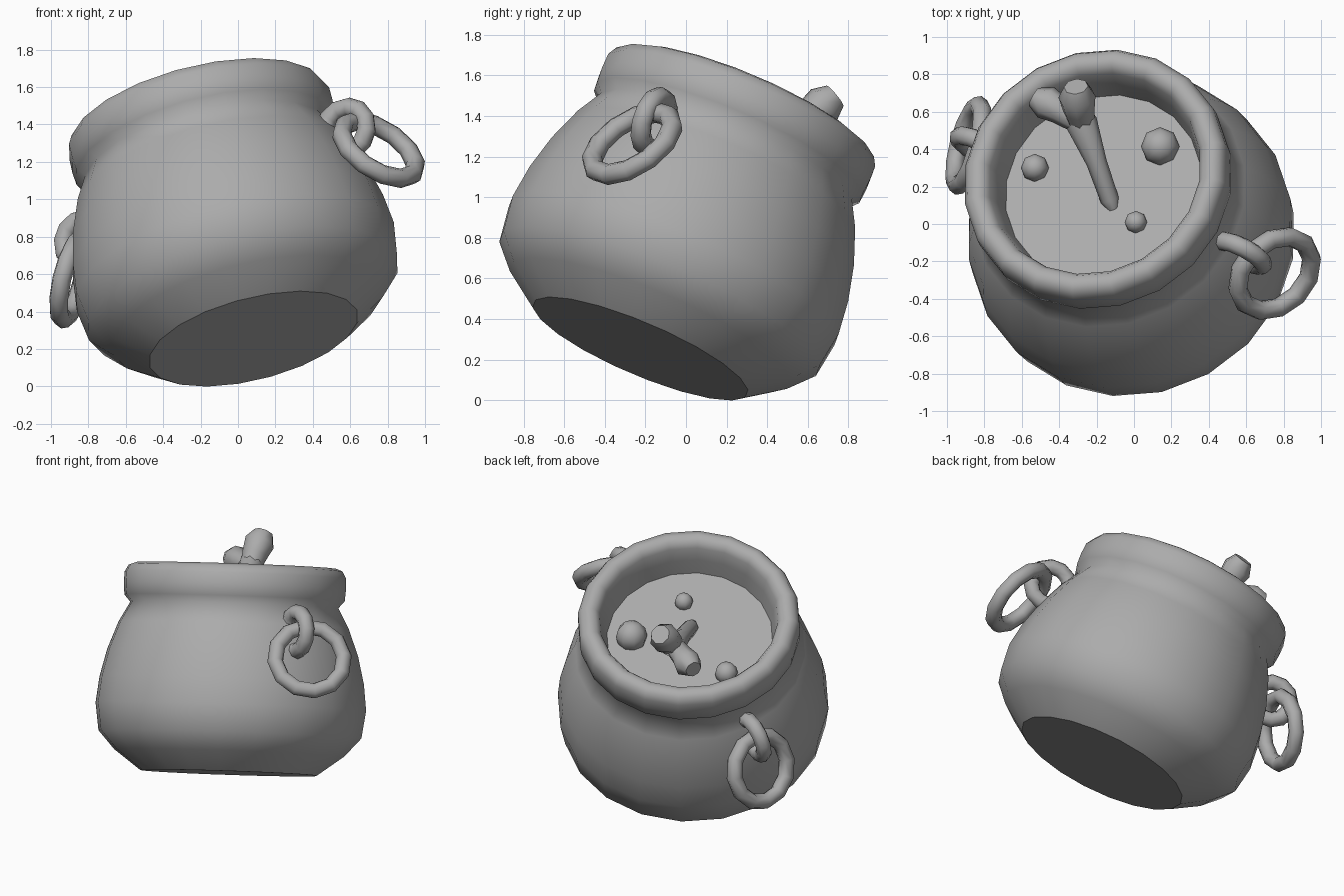
import bpy, bmesh, math
from mathutils import Vector, Matrix

if "Cube" in bpy.data.objects:
    bpy.data.objects.remove(bpy.data.objects["Cube"])

grey = bpy.data.materials.new("plain grey")
grey.use_nodes = True
colour = (0.41, 0.41, 0.41, 1)
grey.diffuse_color = colour
grey.node_tree.nodes["Principled BSDF"].inputs["Base Color"].default_value = colour

# Tilted frame of the pot: local z is its axis, local x points at one handle
axis = Vector((-0.226, 0.382, 0.896)).normalized()
side = Vector((0.86, -0.344, 0.375))
side = (side - axis * side.dot(axis)).normalized()
FRAME = Matrix((side, axis.cross(side), axis)).transposed().to_4x4()
FRAME.translation = (0.083, -0.225, 0.254)
X, Y, Z = Vector((1, 0, 0)), Vector((0, 1, 0)), Vector((0, 0, 1))
SEGMENTS = 20
SOUP = 1.09


def finish(bm, name, matrix=Matrix(), angle=60):
    bmesh.ops.recalc_face_normals(bm, faces=bm.faces)
    mesh = bpy.data.meshes.new(name)
    bm.to_mesh(mesh)
    bm.free()
    mesh.materials.append(grey)
    obj = bpy.data.objects.new(name, mesh)
    bpy.context.collection.objects.link(obj)
    obj.matrix_world = matrix
    bpy.ops.object.select_all(action="DESELECT")
    obj.select_set(True)
    bpy.context.view_layer.objects.active = obj
    bpy.ops.object.shade_smooth_by_angle(angle=math.radians(angle))
    return obj


def bridge(bm, a, b):
    n = len(a)
    for i in range(n):
        j = (i + 1) % n
        bm.faces.new((a[i], a[j], b[j], b[i]))


def circle(bm, centre, u, v, radius, count):
    turns = [2 * math.pi * i / count for i in range(count)]
    return [bm.verts.new(centre + radius * (u * math.cos(t) + v * math.sin(t))) for t in turns]


def disc(name, radius, height):
    """Flat round sheet across the pot, facing up its axis."""
    bm = bmesh.new()
    bm.faces.new(circle(bm, Z * height, X, Y, radius, SEGMENTS))
    obj = finish(bm, name, FRAME)
    if obj.data.polygons[0].normal.z < 0:
        obj.data.flip_normals()


def ring(name, centre, normal, major, minor):
    bm = bmesh.new()
    loops = []
    for i in range(12):
        t = 2 * math.pi * i / 12
        out = Vector((math.cos(t), math.sin(t), 0))
        loops.append(circle(bm, out * major, out, Z, minor, 8))
    for a, b in zip(loops, loops[1:] + loops[:1]):
        bridge(bm, a, b)
    turn = Vector(normal).to_track_quat("Z", "Y").to_matrix().to_4x4()
    finish(bm, name, Matrix.Translation(centre) @ turn)


def limb(bm, points):
    """Tapered tube through (position, radius) pairs, capped at both ends."""
    direction = (Vector(points[-1][0]) - Vector(points[0][0])).normalized()
    u = direction.orthogonal().normalized()
    v = direction.cross(u)
    loops = [circle(bm, Vector(p), u, v, r, 8) for p, r in points]
    for a, b in zip(loops, loops[1:]):
        bridge(bm, a, b)
    bm.faces.new(loops[0])
    bm.faces.new(loops[-1])


# Pot wall: round belly, neck, thick rim and inner wall
profile = [(0.575, 0), (0.75, 0.13), (0.857, 0.25), (0.882, 0.43), (0.862, 0.6),
           (0.818, 0.78), (0.75, 0.96), (0.678, 1.09), (0.718, 1.135),
           (0.724, 1.21), (0.722, 1.285), (0.697, 1.33), (0.655, 1.346),
           (0.61, 1.335), (0.582, 1.295), (0.56, 1.2), (0.538, SOUP - 0.01)]
bm = bmesh.new()
loops = [circle(bm, Z * h, X, Y, r, SEGMENTS) for r, h in profile]
for a, b in zip(loops, loops[1:]):
    bridge(bm, a, b)
pot = finish(bm, "pot_wall", FRAME, 100)
# The wall is an open shell: make its belly face away from the axis
face = pot.data.polygons[0]
if face.normal.dot(Vector((face.center.x, face.center.y, 0))) < 0:
    pot.data.flip_normals()

# Flat base and soup surface
disc("pot_base", 0.575, 0)
disc("soup_surface", 0.54, SOUP)

# Handle links, half sunk in the wall on opposite sides
for name, sign in (("left", 1), ("right", -1)):
    ring(name + "_handle_link", FRAME @ Vector((sign * 0.81, 0, 0.915)),
         FRAME.to_3x3() @ Y, 0.127, 0.052)

# Loose handle rings hanging from the links
ring("left_handle_ring", (0.752, -0.265, 1.265), (0.48, -0.48, 0.737), 0.226, 0.052)
ring("right_handle_ring", (-0.885, 0.42, 0.575), (0.94, -0.25, -0.23), 0.221, 0.052)

# Bubbles floating on the soup
for i, (x, y, r) in enumerate(((0.14, 0.415, 0.103), (-0.53, 0.3, 0.075), (0.01, 0.01, 0.06))):
    centre = FRAME @ Vector((0, 0, SOUP + r * 0.3))
    z = centre.z - (axis.x * (x - centre.x) + axis.y * (y - centre.y)) / axis.z
    bm = bmesh.new()
    bmesh.ops.create_uvsphere(bm, u_segments=8, v_segments=6, radius=r)
    finish(bm, "bubble_%d" % (i + 1), Matrix.Translation((x, y, z)))

# Bone: tapered shaft with a forked knobbly end
fork = (-0.28, 0.54, 1.34)
bm = bmesh.new()
limb(bm, [((-0.11, 0.08, 1.27), 0.03), ((-0.13, 0.13, 1.275), 0.05),
          ((-0.2, 0.33, 1.3), 0.055), (fork, 0.085), ((-0.31, 0.62, 1.36), 0.06)])
limb(bm, [(fork, 0.07), ((-0.295, 0.61, 1.4), 0.085),
          ((-0.305, 0.68, 1.455), 0.1), ((-0.31, 0.735, 1.5), 0.065)])
limb(bm, [(fork, 0.065), ((-0.4, 0.61, 1.32), 0.075),
          ((-0.47, 0.65, 1.3), 0.092), ((-0.535, 0.68, 1.29), 0.055)])
finish(bm, "bone")
